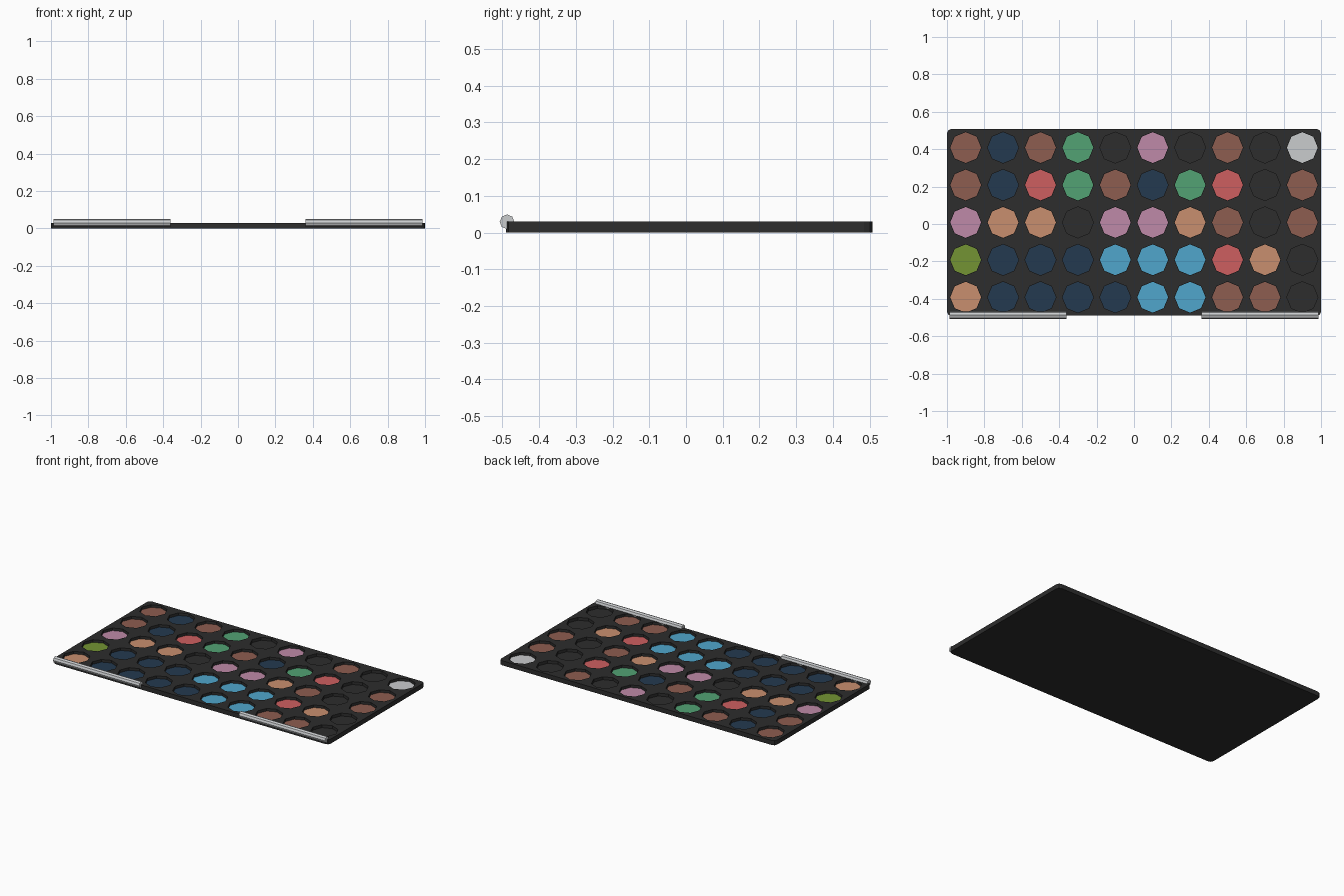
import bpy, bmesh, math
from mathutils import Matrix

if "Cube" in bpy.data.objects:
    bpy.data.objects.remove(bpy.data.objects["Cube"])

def lin(c):
    c /= 255
    return c / 12.92 if c <= 0.04045 else ((c + 0.055) / 1.055) ** 2.4

COLOURS = {
    "K": ("black", (45, 45, 45)), "B": ("brown", (141, 93, 80)),
    "N": ("navy", (35, 58, 80)), "G": ("green", (82, 162, 116)),
    "P": ("pink", (191, 138, 168)), "R": ("red", (206, 95, 96)),
    "T": ("tan", (201, 143, 111)), "S": ("sky blue", (80, 166, 204)),
    "O": ("olive", (116, 148, 51)), "W": ("silver", (202, 204, 206)),
}
MATS = {}
for key, (name, rgb) in COLOURS.items():
    m = bpy.data.materials.new(name)
    m.diffuse_color = (*[lin(c) for c in rgb], 1)
    m.use_nodes = True
    m.node_tree.nodes["Principled BSDF"].inputs["Base Color"].default_value = m.diffuse_color
    MATS[key] = m

# Pan colours, back row first
ROWS = ["BNBGKPKBKW",
        "BNRGBNGRKB",
        "PTTKPPTBKB",
        "ONNNSSSRTK",
        "TNNNNSSBBK"]
CY = 0.0085          # tray centre in y
TOP, FLOOR = 0.03, 0.011
WELL_R = 0.083

def finish(bm, name, key):
    me = bpy.data.meshes.new(name)
    bm.to_mesh(me)
    bm.free()
    me.materials.append(MATS[key])
    ob = bpy.data.objects.new(name, me)
    bpy.context.collection.objects.link(ob)
    return ob

def add_prism(bm, x, y, z0, z1, r):
    # upright octagonal prism
    bmesh.ops.create_cone(bm, cap_ends=True, segments=8, radius1=r, radius2=r,
                          depth=z1 - z0,
                          matrix=Matrix.Translation((x, y, (z0 + z1) / 2)))

def well_centres():
    for j, row in enumerate(ROWS):
        for i, key in enumerate(row):
            yield -0.9 + 0.2 * i, CY + 0.4 - 0.2 * j, key

# Tray slab with small rounded corners
bm = bmesh.new()
bmesh.ops.create_cube(bm, size=1, matrix=Matrix.Translation((0, CY, TOP / 2))
                      @ Matrix.Diagonal((2, 0.998, TOP, 1)))
uprights = [e for e in bm.edges
            if abs(e.verts[0].co.z - e.verts[1].co.z) > 0.01]
bmesh.ops.bevel(bm, geom=uprights, offset=0.022, segments=2, profile=0.5,
                affect='EDGES')
tray = finish(bm, "tray", "K")

# Cut the octagonal wells
bm = bmesh.new()
for x, y, key in well_centres():
    add_prism(bm, x, y, FLOOR, 0.06, WELL_R)
cutter = finish(bm, "well_cutter", "K")
cutter.hide_render = True
mod = tray.modifiers.new("wells", 'BOOLEAN')
mod.operation = 'DIFFERENCE'
mod.solver = 'EXACT'
mod.object = cutter
bpy.context.view_layer.objects.active = tray
bpy.ops.object.modifier_apply(modifier=mod.name)
bpy.data.objects.remove(cutter)

# Coloured pans lying in the wells (black wells stay empty)
for key in COLOURS:
    spots = [(x, y) for x, y, k in well_centres() if k == key]
    if key == "K":
        continue
    bm = bmesh.new()
    for x, y in spots:
        add_prism(bm, x, y, FLOOR - 0.001, FLOOR + 0.002, WELL_R - 0.0005)
    finish(bm, COLOURS[key][0].replace(" ", "_") + "_pans", key)

# Two hinge rods along the front edge
for side, name in ((-1, "hinge_left"), (1, "hinge_right")):
    bm = bmesh.new()
    bmesh.ops.create_cone(bm, cap_ends=True, segments=8, radius1=0.02,
                          radius2=0.02, depth=0.625,
                          matrix=Matrix.Translation((side * 0.6735, -0.4875, 0.0295))
                          @ Matrix.Rotation(math.pi / 2, 4, 'Y'))
    finish(bm, name, "W")
